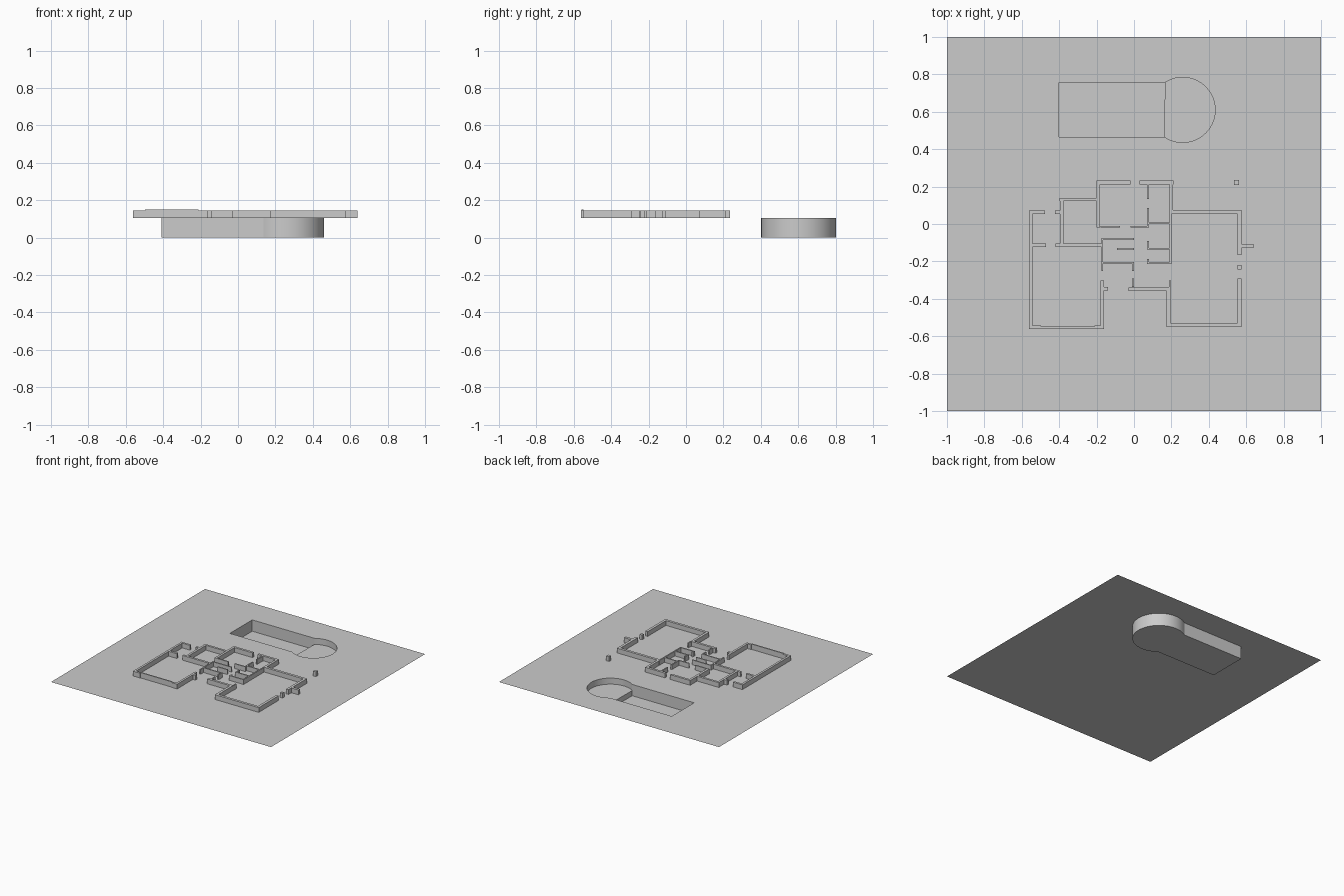
import bpy, bmesh, math

if "Cube" in bpy.data.objects:
    bpy.data.objects.remove(bpy.data.objects["Cube"])

GROUND_Z = 0.105
WALL_TOP = 0.144


def finish(bm, name, smooth=False):
    me = bpy.data.meshes.new(name)
    bm.to_mesh(me)
    bm.free()
    ob = bpy.data.objects.new(name, me)
    bpy.context.collection.objects.link(ob)
    if smooth:
        bpy.ops.object.select_all(action='DESELECT')
        ob.select_set(True)
        bpy.context.view_layer.objects.active = ob
        bpy.ops.object.shade_smooth_by_angle(angle=math.radians(30))
    return ob


def round_end(cx, cy, r, y0, y1, n=40):
    """Counter-clockwise arc from the lower to the upper junction."""
    a0 = -math.pi - math.asin((y0 - cy) / r)
    a1 = math.pi - math.asin((y1 - cy) / r)
    return [(cx + r * math.cos(a0 + (a1 - a0) * i / n),
             cy + r * math.sin(a0 + (a1 - a0) * i / n)) for i in range(n + 1)]


def skirt(bm, pts, z0, z1, inward=False):
    """Upright strip of quads along a path."""
    lo = [bm.verts.new((x, y, z0)) for x, y in pts]
    hi = [bm.verts.new((x, y, z1)) for x, y in pts]
    for i in range(len(pts) - 1):
        q = [lo[i], lo[i + 1], hi[i + 1], hi[i]]
        bm.faces.new(q[::-1] if inward else q)


def cap(bm, pts, z, down=False):
    vs = [bm.verts.new((x, y, z)) for x, y in pts]
    bm.faces.new(vs[::-1] if down else vs)


# Pool outlines: opening and outer shell
arc_in = round_end(0.26, 0.61, 0.174, 0.466, 0.756)
tail_in = [(-0.40, 0.756), (-0.40, 0.466)]
arc_out = round_end(0.26, 0.602, 0.20, 0.445, 0.768)
tail_out = [(-0.41, 0.768), (-0.41, 0.445)]

# Ground sheet with the pool opening cut out
bm = bmesh.new()
for loop in ([(-1, -1), (1, -1), (1, 1), (-1, 1)], arc_in + tail_in):
    vs = [bm.verts.new((x, y, GROUND_Z)) for x, y in loop]
    for a, b in zip(vs, vs[1:] + vs[:1]):
        bm.edges.new((a, b))
bmesh.ops.triangle_fill(bm, use_beauty=True, use_dissolve=False,
                        edges=bm.edges[:], normal=(0, 0, 1))
finish(bm, "ground")

# Outer pool shell
bm = bmesh.new()
loop = arc_out + tail_out
skirt(bm, loop + loop[:1], 0, GROUND_Z)
cap(bm, loop, 0, down=True)
bmesh.ops.remove_doubles(bm, verts=bm.verts[:], dist=1e-5)
finish(bm, "pool_shell", True)

# Pool interior: deep rectangle, riser and shallow round end
DEEP, SHALLOW = 0.012, 0.055
bm = bmesh.new()
deep_path = [arc_in[-1]] + tail_in + [arc_in[0]]
skirt(bm, deep_path, DEEP, GROUND_Z, inward=True)
cap(bm, deep_path, DEEP)
skirt(bm, arc_in, SHALLOW, GROUND_Z, inward=True)
cap(bm, arc_in, SHALLOW)
skirt(bm, [arc_in[-1], arc_in[0]], DEEP, SHALLOW)
bmesh.ops.remove_doubles(bm, verts=bm.verts[:], dist=1e-5)
finish(bm, "pool_interior", True)


def boxes(name, rects, top=WALL_TOP):
    """One object of wall boxes from (x0, x1, y0, y1) rectangles."""
    bm = bmesh.new()
    for x0, x1, y0, y1 in rects:
        loop = [(x0, y0), (x1, y0), (x1, y1), (x0, y1)]
        skirt(bm, loop + loop[:1], GROUND_Z, top)
        cap(bm, loop, top)
        cap(bm, loop, GROUND_Z, down=True)
    bmesh.ops.remove_doubles(bm, verts=bm.verts[:], dist=1e-5)
    finish(bm, name)


def walls(name, thick, along_x, along_y):
    """Walls given as (start, end, centre line)."""
    h = thick / 2
    boxes(name, [(a, b, c - h, c + h) for a, b, c in along_x]
          + [(c - h, c + h, a, b) for a, b, c in along_y])


# Left wing outer walls
walls("left_wing_walls", 0.018,
      [(-0.562, -0.47, -0.114), (-0.42, -0.174, -0.114),
       (-0.562, -0.475, 0.062), (-0.422, -0.394, 0.062),
       (-0.397, -0.20, 0.131), (-0.562, -0.497, -0.553),
       (-0.21, -0.16, -0.553), (-0.162, -0.138, -0.347)],
      [(-0.544, -0.123, -0.553), (-0.105, 0.053, -0.553),
       (-0.105, 0.122, -0.386), (-0.544, -0.303, -0.169)])

# Back and centre outer walls
walls("centre_walls", 0.019,
      [(-0.20, -0.018, 0.222), (0.03, 0.21, 0.222), (-0.03, 0.175, -0.348)],
      [(-0.02, 0.213, -0.19), (0.075, 0.213, 0.20)])

# Right wing outer walls, with the side stub
walls("right_wing_walls", 0.021,
      [(0.19, 0.575, 0.065), (0.175, 0.575, -0.541), (0.575, 0.638, -0.118)],
      [(-0.165, 0.055, 0.564), (-0.531, -0.292, 0.564),
       (-0.531, -0.338, 0.185)])

# Thin partitions
walls("partitions", 0.010,
      [(-0.18, -0.075, -0.015), (-0.02, 0.07, -0.015), (0.08, 0.19, 0.004),
       (0.08, 0.19, -0.132), (0.07, 0.20, -0.209), (-0.175, 0.0, -0.08),
       (-0.09, 0.0, -0.134), (-0.165, 0.0, -0.207)],
      [(0.133, 0.213, 0.075), (-0.02, 0.085, 0.075), (-0.137, -0.09, 0.075),
       (-0.204, -0.188, 0.075), (-0.204, 0.055, 0.195),
       (-0.25, -0.085, -0.17), (-0.25, -0.212, -0.005),
       (-0.338, -0.292, -0.005), (-0.338, -0.303, 0.193)])

# Free-standing posts and the slightly taller front panel
boxes("posts", [(0.535, 0.562, 0.208, 0.234), (0.553, 0.575, -0.243, -0.22)])
boxes("front_panel", [(-0.497, -0.21, -0.559, -0.549)], 0.149)
